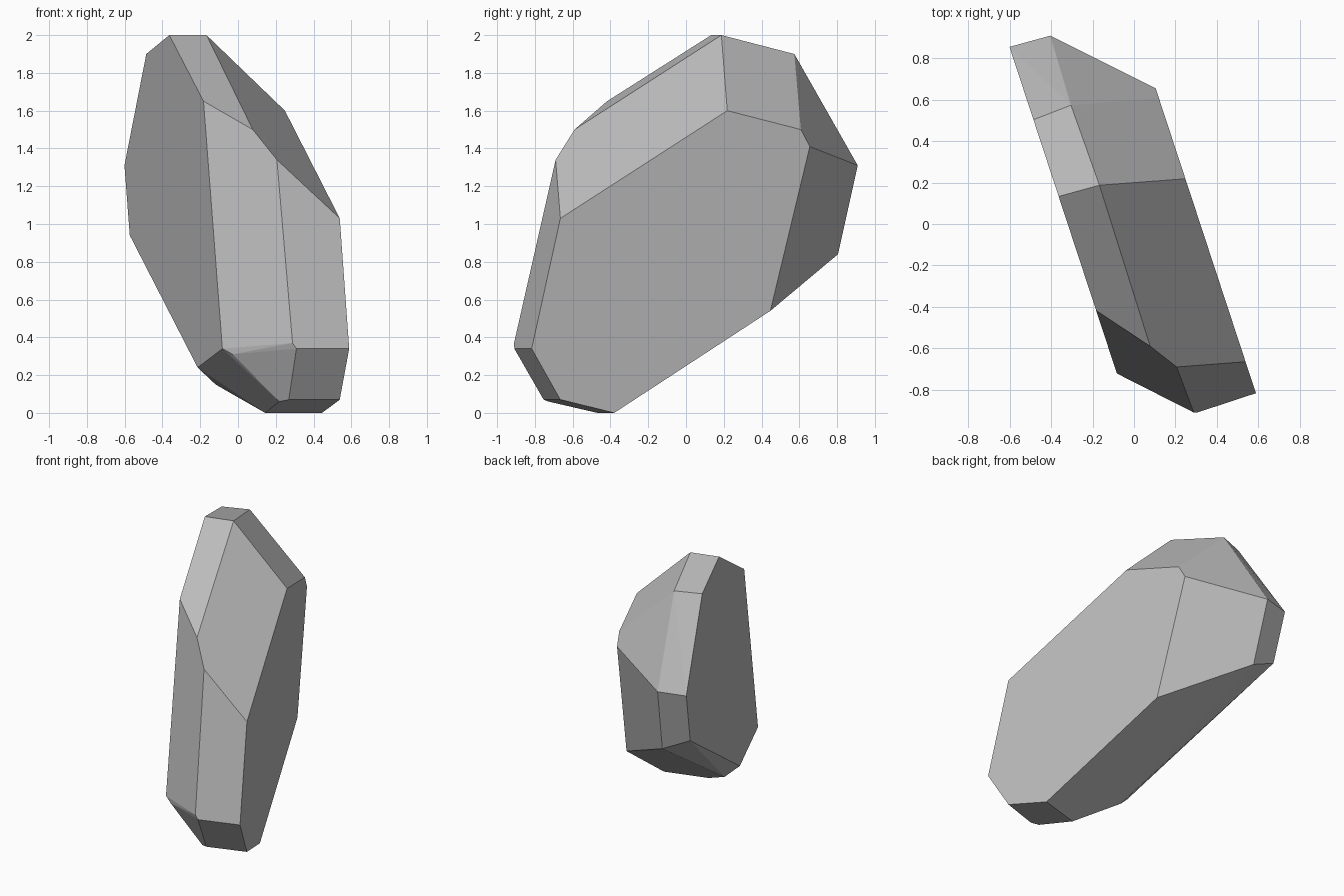
import bpy
import bmesh
from math import radians
from mathutils import Matrix

default_cube = bpy.data.objects.get("Cube")
if default_cube:
    bpy.data.objects.remove(default_cube, do_unlink=True)

HALF_THICKNESS = 0.304
TURN = radians(18.2)

# Outlines of the two parallel broad sides: (along the slab, height)
left_outline = [(.13, 1.6), (.54, 1.5), (.59, 1.41), (.37, .54),
                (-.5, 0), (-.8, .07), (-.96, .34), (-.8, 1.03)]
right_outline = [(.24, 2), (.63, 1.9), (1, 1.31), (.91, .94),
                 (.82, .9), (-.24, .24), (-.66, .34), (-.34, 1.65)]

# Corners of the chipped rim between them: (across, along, height)
upper_back_rim = [(-.1, .23, 2), (-.11, .64, 1.9), (-.1, .99, 1.31), (-.1, .88, .84)]
lower_rim = [(-.2, -.23, .15), (-.01, -.49, 0), (-.02, -.76, .06), (.02, -.8, .07)]
front_rim = [(.01, -.96, .34), (-.01, -.955, .37), (-.26, -.7, .31),
             (-.02, -.72, 1.34), (-.11, -.585, 1.5)]


def flat_material(name, colour):
    """Plain matte material with matching viewport and render colour."""
    material = bpy.data.materials.new(name)
    material.use_nodes = True
    material.diffuse_color = colour
    shader = material.node_tree.nodes["Principled BSDF"]
    shader.inputs["Base Color"].default_value = colour
    shader.inputs["Roughness"].default_value = 0.9
    return material


def side_points(outline, across):
    """Place a flat outline at one side of the slab."""
    return [(across, along, height) for along, height in outline]


def build_rock(name, points, material):
    """Wrap the corners in a faceted convex shell with clean flat faces."""
    bm = bmesh.new()
    for point in points:
        bm.verts.new(point)
    bmesh.ops.convex_hull(bm, input=bm.verts[:])
    loose = [vert for vert in bm.verts if not vert.link_faces]
    bmesh.ops.delete(bm, geom=loose, context='VERTS')
    # Merge the nearly coplanar triangles into broad facets
    bmesh.ops.dissolve_limit(bm, angle_limit=radians(4),
                             verts=bm.verts[:], edges=bm.edges[:])
    bmesh.ops.recalc_face_normals(bm, faces=bm.faces[:])
    bmesh.ops.rotate(bm, verts=bm.verts[:], cent=(0, 0, 0),
                     matrix=Matrix.Rotation(TURN, 3, 'Z'))
    for face in bm.faces:
        face.smooth = False
    mesh = bpy.data.meshes.new(name)
    bm.to_mesh(mesh)
    bm.free()
    mesh.materials.append(material)
    rock = bpy.data.objects.new(name, mesh)
    bpy.context.collection.objects.link(rock)
    return rock


# Single stone slab
stone_grey = flat_material("stone grey", (0.5, 0.5, 0.5, 1))
corners = (side_points(left_outline, HALF_THICKNESS)
           + side_points(right_outline, -HALF_THICKNESS)
           + upper_back_rim + lower_rim + front_rim)
build_rock("rock", corners, stone_grey)
